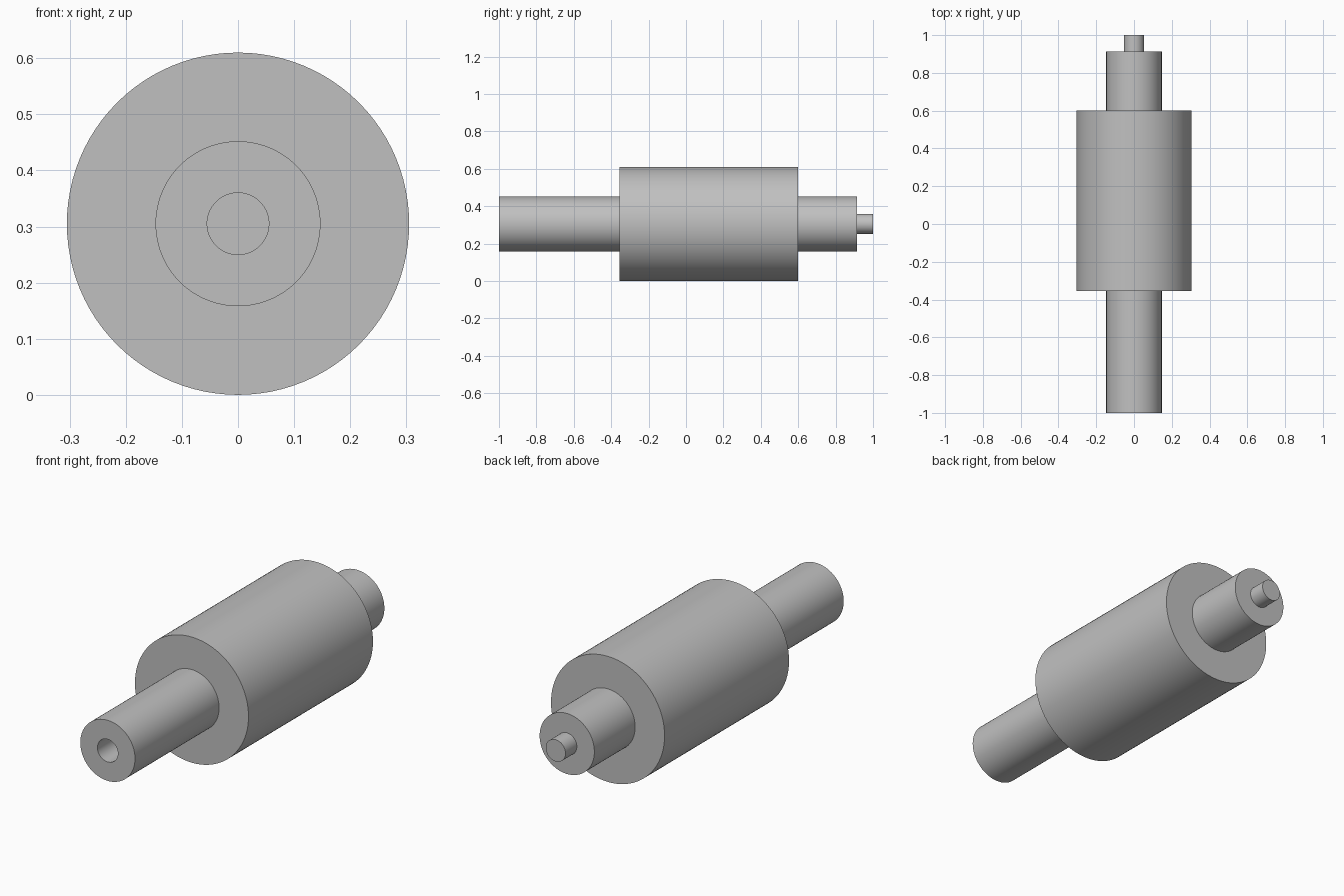
import bpy
import bmesh
import math
from mathutils import Matrix, Vector

if "Cube" in bpy.data.objects:
    bpy.data.objects.remove(bpy.data.objects["Cube"])

SEGMENTS = 96
AXIS_Z = 0.305

# (position along y, radius) from the bottom of the front bore to the rear pin
BORE_FLOOR = -0.82
profile = [
    (BORE_FLOOR, 0.0), (BORE_FLOOR, 0.055),   # bore floor
    (-1.0, 0.055), (-1.0, 0.147),             # front end ring
    (-0.355, 0.147), (-0.355, 0.305),         # drum front shoulder
    (0.60, 0.305), (0.60, 0.147),             # drum rear shoulder
    (0.913, 0.147), (0.913, 0.053),           # rear journal end
    (1.0, 0.053), (1.0, 0.0),                 # locating pin
]


def lathe(name, points, material):
    """Spin a (y, radius) profile about the y axis."""
    bm = bmesh.new()
    verts = [bm.verts.new((0, y, r)) for y, r in points]
    edges = [bm.edges.new(pair) for pair in zip(verts, verts[1:])]
    bmesh.ops.spin(bm, geom=verts + edges, cent=(0, 0, 0), axis=(0, 1, 0),
                   angle=2 * math.pi, steps=SEGMENTS, use_merge=True)
    bmesh.ops.remove_doubles(bm, verts=bm.verts, dist=1e-5)
    bmesh.ops.recalc_face_normals(bm, faces=bm.faces)
    # Normals must point away from the axis on the drum
    drum = max(bm.faces, key=lambda f: f.calc_center_median().xz.length)
    centre = drum.calc_center_median()
    if drum.normal.dot(Vector((centre.x, 0, centre.z))) < 0:
        bmesh.ops.reverse_faces(bm, faces=bm.faces)
    bm.transform(Matrix.Translation((0, 0, AXIS_Z)))
    mesh = bpy.data.meshes.new(name)
    bm.to_mesh(mesh)
    bm.free()
    mesh.materials.append(material)
    obj = bpy.data.objects.new(name, mesh)
    bpy.context.collection.objects.link(obj)
    bpy.context.view_layer.objects.active = obj
    obj.select_set(True)
    bpy.ops.object.shade_smooth_by_angle(angle=math.radians(30))
    return obj


grey = bpy.data.materials.new("plain grey")
grey.diffuse_color = (0.53, 0.53, 0.53, 1)
grey.use_nodes = True
grey.node_tree.nodes["Principled BSDF"].inputs["Base Color"].default_value = grey.diffuse_color

# Stepped roller: front shaft with bore, drum, rear journal and pin
lathe("stepped_roller", profile, grey)
